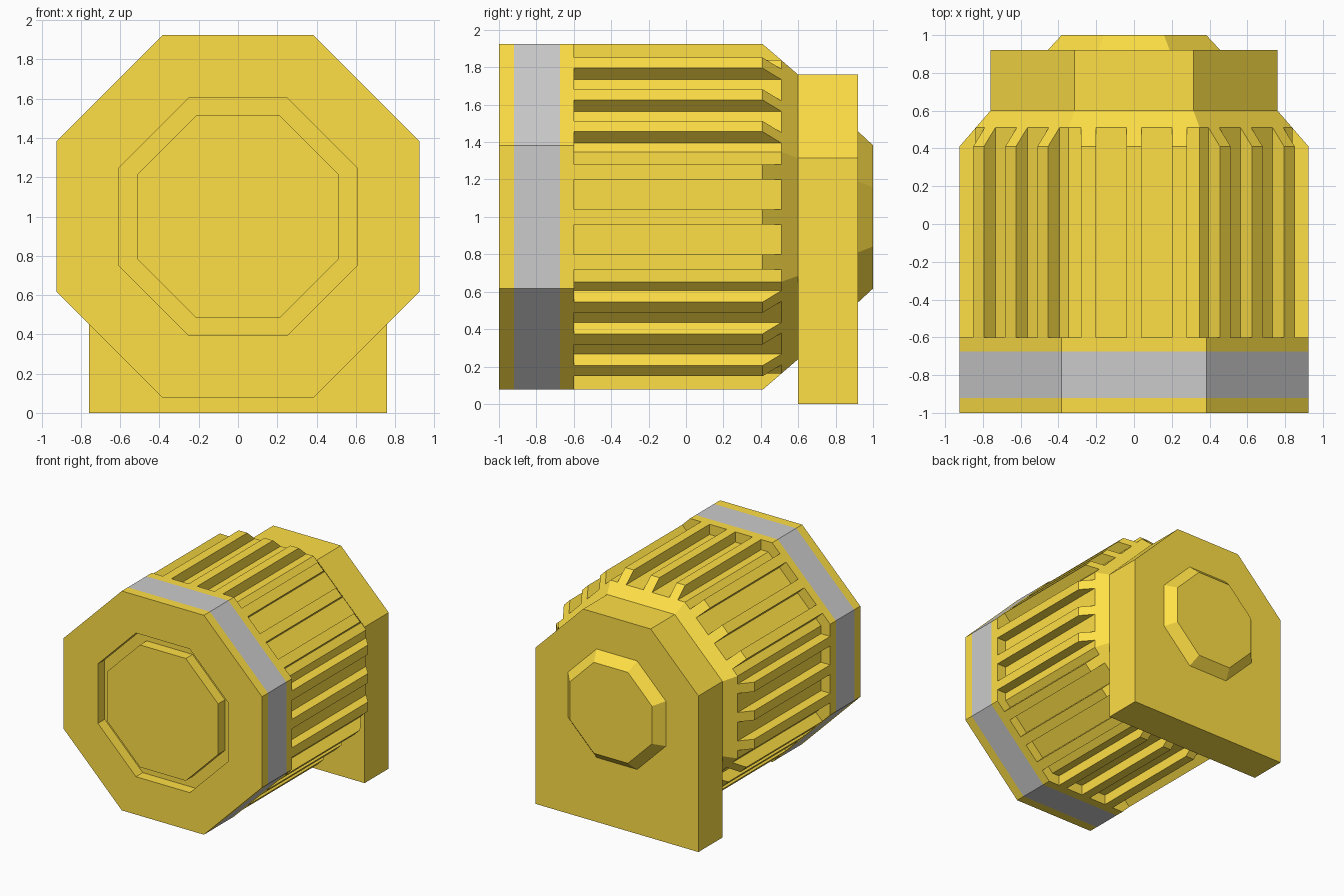
import bpy
from math import cos, sin, pi
from mathutils import Matrix, Vector

if "Cube" in bpy.data.objects:
    bpy.data.objects.remove(bpy.data.objects["Cube"])

CZ = 1.0            # height of the motor axis
OUT, CORE, REAR = 0.924, 0.838, 0.76   # octagon apothems

yellow = bpy.data.materials.new("yellow_paint")
yellow.diffuse_color = (1.0, 0.74, 0.06, 1)
yellow.use_nodes = True
yellow.node_tree.nodes["Principled BSDF"].inputs["Base Color"].default_value = yellow.diffuse_color


def make(name, verts, faces, mat=None):
    me = bpy.data.meshes.new(name)
    me.from_pydata(verts, [], faces)
    ob = bpy.data.objects.new(name, me)
    bpy.context.collection.objects.link(ob)
    if mat:
        me.materials.append(mat)
    return ob


def octagon(y, apothem):
    r = apothem / cos(pi / 8)
    angles = [pi / 8 + k * pi / 4 for k in range(8)]
    return [(r * cos(a), y, CZ + r * sin(a)) for a in angles]


def loft(name, rings, mat=None, front=False, back=False):
    """Skin rings ordered front to back, each counter-clockwise seen from the front."""
    n = len(rings[0])
    verts = [v for ring in rings for v in ring]
    faces = []
    for i in range(len(rings) - 1):
        a, b = i * n, (i + 1) * n
        for j in range(n):
            k = (j + 1) % n
            faces.append((a + j, b + j, b + k, a + k))
    if front:
        faces.append(tuple(range(n)))
    if back:
        faces.append(tuple(reversed(range(len(verts) - n, len(verts)))))
    return make(name, verts, faces, mat)


def octagons(profile):
    return [octagon(y, a) for y, a in profile]


# Front cap with its octagonal groove
loft("front_cap", octagons([(-1, 0.515), (-0.91, 0.515), (-0.91, 0.605),
                            (-1, 0.605), (-1, OUT), (-0.92, OUT)]),
     yellow, front=True)

# Flush grey band
loft("grey_band", octagons([(-0.92, OUT), (-0.675, OUT)]))

# Collar, recessed core and tapered rear
loft("core_body", octagons([(-0.675, OUT), (-0.6, OUT), (-0.6, CORE),
                            (0.51, CORE), (0.6, REAR)]), yellow)

# Cooling ribs: three on each of the eight sides
rib_profile = [(-0.6, 0.82), (0.5, 0.82), (0.51, CORE), (0.41, OUT), (-0.6, OUT)]
verts, faces = [], []
n = len(rib_profile)
for side in range(8):
    turn = Matrix.Rotation(side * pi / 4, 3, 'Y')
    for centre in (-0.24, 0, 0.24):
        s = len(verts)
        for x in (centre - 0.04, centre + 0.04):
            verts += [turn @ Vector((x, y, r)) + Vector((0, 0, CZ))
                      for y, r in rib_profile]
        faces.append(tuple(s + i for i in reversed(range(n))))
        faces.append(tuple(s + n + i for i in range(n)))
        for i in range(n):
            j = (i + 1) % n
            faces.append((s + i, s + j, s + n + j, s + n + i))
make("cooling_ribs", verts, faces, yellow)

# Mounting bracket: octagon top with straight sides down to the floor
c = REAR * (2 ** 0.5 - 1)
outline = [(-REAR, 0), (REAR, 0), (REAR, CZ + c), (c, CZ + REAR),
           (-c, CZ + REAR), (-REAR, CZ + c)]
loft("mounting_bracket", [[(x, y, z) for x, z in outline] for y in (0.6, 0.92)],
     yellow, front=True, back=True)

# Rear boss
loft("rear_boss", octagons([(0.92, 0.457), (1.0, 0.383)]), yellow, back=True)
